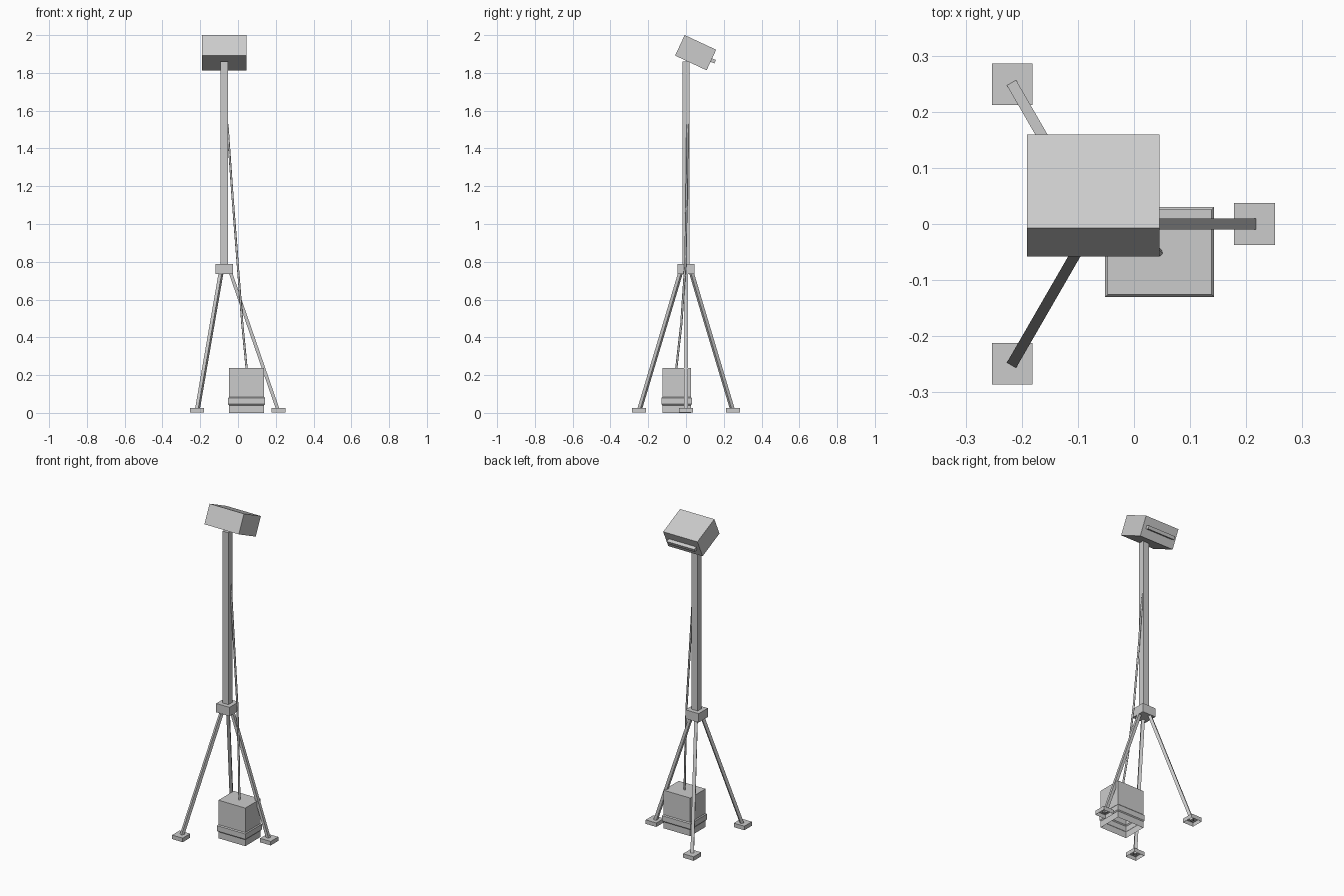
import bpy, bmesh, math
from mathutils import Vector, Matrix

cube = bpy.data.objects.get("Cube")
if cube:
    bpy.data.objects.remove(cube)

grey = bpy.data.materials.new("plain grey")
grey.use_nodes = True
COLOUR = (0.6, 0.6, 0.6, 1)
grey.diffuse_color = COLOUR
grey.node_tree.nodes["Principled BSDF"].inputs["Base Color"].default_value = COLOUR


def add_object(name, bm):
    mesh = bpy.data.meshes.new(name)
    bm.to_mesh(mesh)
    bm.free()
    mesh.materials.append(grey)
    ob = bpy.data.objects.new(name, mesh)
    bpy.context.collection.objects.link(ob)
    return ob


def box(name, centre, size, tilt=0.0, open_bottom=False):
    bm = bmesh.new()
    matrix = (Matrix.Translation(centre) @ Matrix.Rotation(tilt, 4, 'X')
              @ Matrix.Diagonal((*size, 1)))
    bmesh.ops.create_cube(bm, size=1, matrix=matrix)
    if open_bottom:
        bm.normal_update()
        base = [f for f in bm.faces if f.normal.z < -0.9]
        bmesh.ops.delete(bm, geom=base, context='FACES_ONLY')
    return add_object(name, bm)


def strut(name, top, foot, width):
    # Square bar with horizontal ends, sheared between two points
    bm = bmesh.new()
    bmesh.ops.create_cube(bm, size=1)
    spin = Matrix.Rotation(math.atan2(foot.y - top.y, foot.x - top.x), 3, 'Z')
    for v in bm.verts:
        end = top if v.co.z > 0 else foot
        v.co = end + spin @ Vector((v.co.x * width, v.co.y * width, 0))
    return add_object(name, bm)


# Mast and hub
MAST = Vector((-0.073, 0, 0))
box("mast", MAST + Vector((0, 0, 1.31)), (0.041, 0.037, 1.1))
box("hub", MAST + Vector((0, 0, 0.762)), (0.092, 0.09, 0.055))

# Tripod legs and hollow feet
for name, angle in (("left", 0), ("back", 120), ("front", 240)):
    out = Vector((math.cos(math.radians(angle)), math.sin(math.radians(angle)), 0))
    strut(name + "_leg", MAST + out * 0.034 + Vector((0, 0, 0.74)),
          MAST + out * 0.286 + Vector((0, 0, 0.012)), 0.019)
    box(name + "_foot", MAST + out * 0.288 + Vector((0, 0, 0.0135)),
        (0.073, 0.074, 0.025), open_bottom=True)

# Tilted lamp head with a bar across its face
TILT = math.radians(-25)
HEAD = Vector((-0.0725, 0.051, 1.907))
box("lamp_head", HEAD, (0.236, 0.184, 0.12), TILT)
forward = Vector((0, math.cos(TILT), math.sin(TILT)))
box("lamp_bar", HEAD + forward * 0.098, (0.19, 0.032, 0.02), TILT)

# Battery case: stacked rectangular rings, open below
bm = bmesh.new()
rings = []
for z, grow in ((0, 0), (0.04, 0), (0.046, 0.005), (0.079, 0.005), (0.085, 0), (0.237, 0)):
    w, d = 0.0925 + grow, 0.0755 + grow
    rings.append([bm.verts.new((0.0455 + sx * w, -0.05 + sy * d, z))
                  for sx, sy in ((-1, -1), (1, -1), (1, 1), (-1, 1))])
for low, high in zip(rings, rings[1:]):
    for i in range(4):
        j = (i + 1) % 4
        bm.faces.new((low[i], low[j], high[j], high[i]))
bm.faces.new(rings[-1])
add_object("battery_case", bm)

# Power cable from the case to the mast
curve = bpy.data.curves.new("power_cable", 'CURVE')
curve.dimensions = '3D'
curve.bevel_depth = 0.006
curve.bevel_resolution = 1
path = ((0.046, -0.052, 0.23), (0.023, -0.025, 0.47), (-0.001, -0.004, 0.78),
        (-0.03, 0.004, 1.16), (-0.056, 0.008, 1.53))
spline = curve.splines.new('POLY')
spline.points.add(len(path) - 1)
for point, co in zip(spline.points, path):
    point.co = (*co, 1)
curve.materials.append(grey)
cable = bpy.data.objects.new("power_cable", curve)
bpy.context.collection.objects.link(cable)
